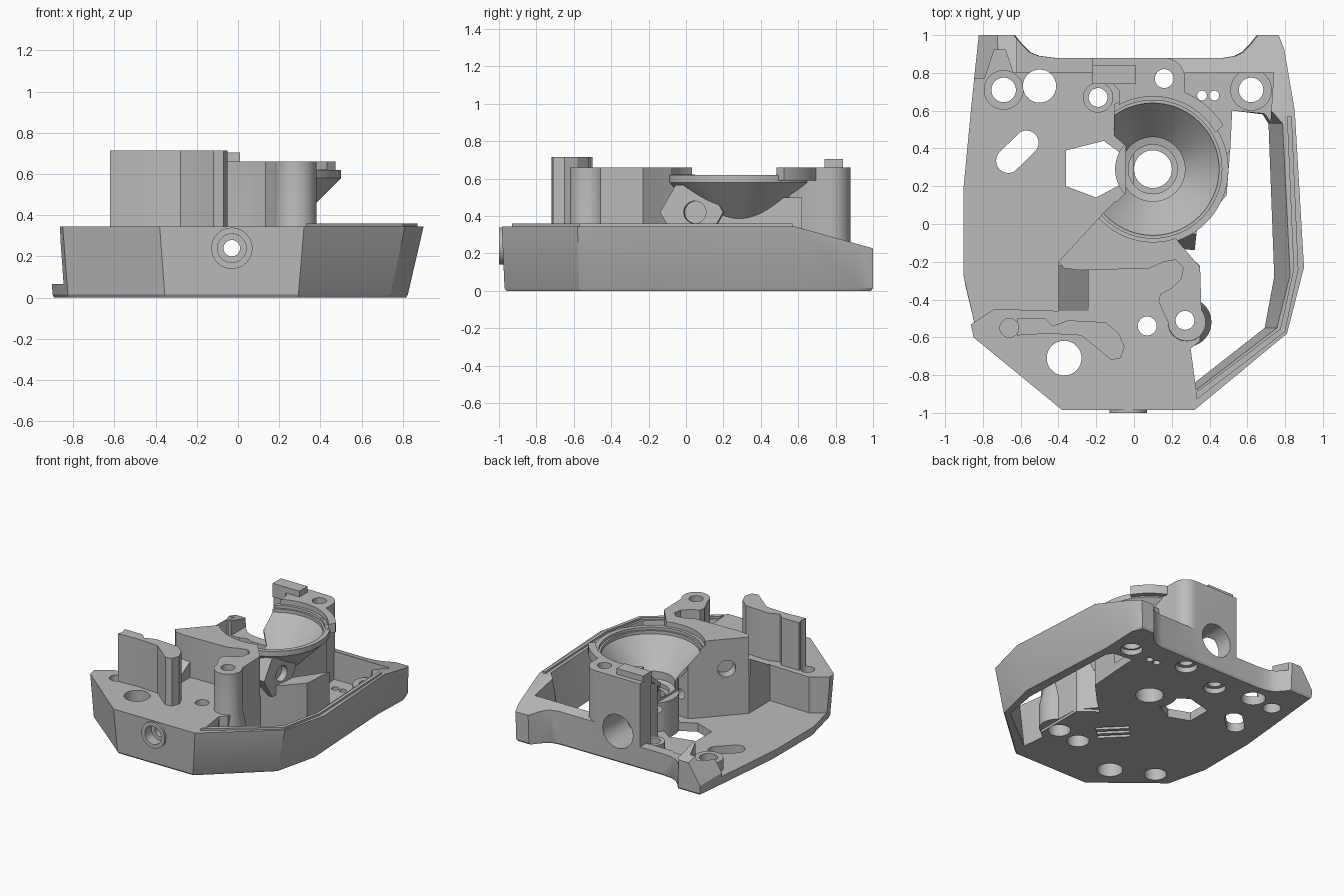
import bpy, bmesh, math
from math import sin, cos, pi, radians
from mathutils import Vector, Matrix

if "Cube" in bpy.data.objects:
    bpy.data.objects.remove(bpy.data.objects["Cube"], do_unlink=True)

GREY = (0.5, 0.5, 0.5, 1)
mat = bpy.data.materials.new("matte_grey")
mat.use_nodes = True
mat.diffuse_color = GREY
mat.node_tree.nodes["Principled BSDF"].inputs["Base Color"].default_value = GREY
parts = []


def finish(name, bm, cutter):
    bmesh.ops.recalc_face_normals(bm, faces=bm.faces)
    me = bpy.data.meshes.new(name)
    bm.to_mesh(me)
    bm.free()
    me.materials.append(mat)
    ob = bpy.data.objects.new(name, me)
    bpy.context.scene.collection.objects.link(ob)
    if cutter:
        ob.hide_render = True
    else:
        parts.append(ob)
    return ob


def stack_bm(rings):
    """Solid through rings of equal count, capped at both ends."""
    bm = bmesh.new()
    loops = [[bm.verts.new(p) for p in ring] for ring in rings]
    n = len(loops[0])
    for a, b in zip(loops, loops[1:]):
        for i in range(n):
            j = (i + 1) % n
            bm.faces.new((a[i], a[j], b[j], b[i]))
    bm.faces.new(loops[0])
    bm.faces.new(loops[-1])
    return bm


def prism(name, pts, z0, z1, top=None, cutter=False):
    rings = [[(x, y, z0) for x, y in pts], [(x, y, z1) for x, y in top or pts]]
    return finish(name, stack_bm(rings), cutter)


def circle(x, y, r, n=32, a0=0, a1=2 * pi):
    return [(x + r * cos(a0 + (a1 - a0) * i / n), y + r * sin(a0 + (a1 - a0) * i / n)) for i in range(n)]


def lathe(name, x, y, profile, n=72, cutter=False):
    rings = [[(px, py, z) for px, py in circle(x, y, r, n)] for r, z in profile]
    return finish(name, stack_bm(rings), cutter)


def rod(name, start, end, r, n=32, cutter=False):
    a, b = Vector(start), Vector(end)
    bm = bmesh.new()
    rot = (b - a).to_track_quat('Z', 'X').to_matrix().to_4x4()
    bmesh.ops.create_cone(bm, cap_ends=True, segments=n, radius1=r, radius2=r,
                          depth=(b - a).length,
                          matrix=Matrix.Translation((a + b) / 2) @ rot)
    return finish(name, bm, cutter)


def box_of(ob):
    return [(min(c), max(c)) for c in zip(*[v.co for v in ob.data.vertices])]


def cut(targets, cutter):
    """Subtract the cutter from every target it can reach, then discard it."""
    reach = box_of(cutter)
    for ob in targets:
        if any(a[1] < b[0] or b[1] < a[0] for a, b in zip(box_of(ob), reach)):
            continue
        mod = ob.modifiers.new("cut", 'BOOLEAN')
        mod.operation, mod.solver, mod.object = 'DIFFERENCE', 'EXACT', cutter
        dg = bpy.context.evaluated_depsgraph_get()
        me = bpy.data.meshes.new_from_object(ob.evaluated_get(dg))
        ob.modifiers.clear()
        ob.data = me
    bpy.data.objects.remove(cutter, do_unlink=True)


# Hull: flared outline, sloped at the rear, chamfered at the rear right corner
outline = [(-.83, 1), (-.64, 1), (-.6, .95), (-.56, .91), (-.51, .89), (-.43, .88), (.48, .88),
           (.54, .89), (.58, .91), (.62, .95), (.66, 1), (.77, 1), (.8, .92), (.85, .62),
           (.9, -.23), (.81, -.58), (.32, -.985), (-.38, -.985), (-.85, -.6), (-.91, -.28),
           (-.91, .2), (-.87, .62)]


def flare(x, y):
    if x < 0:
        return (x + (.025 if y < -.5 else .01), y * (.985 if y < 0 else 1))
    return (x * (.915 if y < .8 else .985), y * (.985 if y < 0 else 1))


low = [flare(x, y) for x, y in outline]
bm = stack_bm([[(x * .99, y * .99, 0) for x, y in low], [(x, y, .015) for x, y in low],
               [(x, y, .345) for x, y in outline]])
corner = Vector((-.72, 1, .23))
chamfer = (Vector((-.8, .65, .2)) - corner).cross(Vector((-.83, 1, .06)) - corner)
if chamfer.z < 0:
    chamfer.negate()
for co, no in ((Vector((0, .58, .345)), Vector((0, .115, .41))), (corner, chamfer)):
    bmesh.ops.bisect_plane(bm, geom=bm.verts[:] + bm.edges[:] + bm.faces[:],
                           plane_co=co, plane_no=no, clear_outer=True)
    bmesh.ops.holes_fill(bm, edges=[e for e in bm.edges if e.is_boundary], sides=0)
hull = finish("hull", bm, False)

# Low floor on the right side and rear, and the open bay on the left
cut([hull], prism("floor_cutter", [
    (-1.1, -.53), (-.86, -.53), (-.74, -.45), (-.4, -.46), (-.4, -.2), (-.17, .05), (0, .1),
    (.3, .1), (.55, .45), (.72, .5), (.74, .8), (-.64, .8), (-.68, .92), (-.74, .92),
    (-.79, .77), (-1.1, .77)], .067, .6, cutter=True))
bay_in = [(.35, -.62), (.35, -.22), (.22, -.12), (.33, -.02), (.49, .15), (.51, .4), (.52, .6)]
bay_low = [(.68, .58), (.71, .53), (.74, -.28), (.69, -.55), (.32, -.84), (.3, -.66)]
bay_top = [(.73, .6), (.79, .53), (.83, -.27), (.76, -.55), (.33, -.88), (.3, -.66)]
cut([hull], prism("bay_cutter", bay_in + bay_low, -.01, .36, bay_in + bay_top, cutter=True))
cut([hull], prism("rear_step_cutter", [(-.62, .79), (-.62, 1.1), (-.22, 1.1), (-.22, .79)],
                  .17, .5, cutter=True))

# Sensor window and angled slot in the floor
slot = (circle(-.665, .335, .065, 12, radians(135), radians(315))
        + circle(-.57, .43, .065, 12, radians(-45), radians(135)))
window = [(-.36, .39), (-.16, .44), (-.05, .36), (-.05, .22), (-.2, .14), (-.36, .2)]
for shape in (slot, window):
    cut([hull], prism("opening_cutter", shape, -.1, .5, cutter=True))

# Three shallow vents under the floor
for i in (-1, 0, 1):
    bar = [(-.12, -.016), (.12, -.016), (.12, .016), (-.12, .016)]
    pts = [(-.04 + (u + v + i * .06) * .7, -.28 + (v - u + i * .06) * .7) for u, v in bar]
    cut([hull], prism("vent_cutter", pts, -.1, .03, cutter=True))

# Raised lip along the left wall
lip_out = [(.33, -.93), (.80, -.57), (.87, -.24), (.835, .57)]
lip_in = [(.33, -.89), (.775, -.555), (.845, -.24), (.81, .57)]
prism("rim_lip", lip_out + lip_in[::-1], .3, .36)

# Central block, its ramp, the front post and the hexagonal screw boss
prism("center_block", [
    (.24, -.1), (.1, .1), (-.1, .12), (-.17, .05), (-.4, -.2), (-.37, -.235), (-.28, -.245),
    (.08, -.235), (.16, -.2), (.22, -.19), (.26, -.23), (.25, -.29), (.2, -.34), (.14, -.37),
    (.13, -.41), (.16, -.48), (.2, -.56), (.36, -.56), (.35, -.23)], .02, .66)
ramp = stack_bm([[(x, -.22, .1), (x, -.22, .48), (x, -.46, .345), (x, -.46, .1)]
                 for x in (-.4, -.24)])
finish("block_ramp", ramp, False)
lathe("front_post", .28, -.52, [(.13, .02), (.13, .2), (.1, .35), (.1, .66)], 40)
rod("screw_boss", (.16, .05, .42), (.34, .03, .42), .17, 6)

# Ball cup with its conical underside and the solid base beneath it
CX, CY = .1, .29
cup = lathe("ball_cup", CX, CY, [(.2, .005), (.2, .38), (.39, .57), (.4, .58), (.4, .62)])
prism("cup_base", [(.1, -.07), (.23, -.1), (.3, .02), (.31, .45), (.33, .62), (.1, .6)],
      .02, .5)

# Rear tower, its raised tab and the curved lip beside the cup
tower = prism("rear_tower", [
    (-.22, .88), (-.22, .75), (-.12, .75), (-.08, .71), (-.08, .62), (-.11, .5), (.1, .5),
    (.3, .55), (.27, .68)] + circle(.16, .77, .11, 10, 0, pi / 2) + [(.16, .88)], .02, .66)
prism("tower_tab", [(-.22, .74), (.01, .74), (.01, .84), (-.22, .84)], .6, .705)
a0, a1 = radians(30), radians(85)
prism("cup_side_lip", circle(CX, CY, .38, 24, a0, a1) + circle(CX, CY, .44, 24, a1, a0),
      .59, .66)

# Tall button wall at the front
prism("button_wall", [
    (-.62, -.5), (-.47, -.5), (-.43, -.54), (-.35, -.51), (-.15, -.52), (-.08, -.58),
    (-.05, -.65), (-.07, -.71), (-.12, -.72), (-.18, -.67), (-.28, -.59), (-.45, -.58),
    (-.62, -.59)], .3, .715)

# Screw bosses on the floor and the front collar
for name, x, y, r, h in (("rear_right_boss", -.69, .71, .105, .15),
                         ("sensor_boss", -.19, .67, .08, .13),
                         ("rear_left_boss", .62, .71, .11, .16)):
    lathe(name, x, y, [(r, .02), (r, h)], 40)
rod("front_collar", (-.03, -1, .24), (-.03, -.9, .24), .1, 40)

# Bowl cavity and its open side
cut(parts, lathe("bowl_cutter", CX, CY, [
    (.1, -.1), (.1, .27), (.13, .27), (.13, .3), (.17, .31), (.17, .37), (.35, .575),
    (.35, .6), (.365, .6), (.365, .621), (.385, .622), (.385, .9)], cutter=True))
cut([cup, tower], prism("bowl_gap_cutter", [
    (-.045, .415), (-.105, .465), (-.105, .63), (-.5, .63), (-.5, -.1), (-.31, -.1),
    (-.165, .045), (-.045, .165)], .29, .9, cutter=True))

# Vertical holes through everything, some widened from below
for x, y, r, low_r, depth in (
        (-.69, .71, .065, 0, 0), (-.5, .73, .088, 0, 0), (-.19, .67, .05, .08, .04),
        (.16, .77, .05, .08, .04), (.36, .68, .026, 0, 0), (.425, .68, .026, 0, 0),
        (.62, .71, .065, .08, .04), (.07, -.54, .05, .08, .2), (.27, -.51, .05, .08, .2),
        (-.66, -.55, .05, .08, .2), (-.37, -.71, .092, 0, 0)):
    cut(parts, prism("hole_cutter", circle(x, y, r), -.1, 1, cutter=True))
    if low_r:
        cut(parts, prism("recess_cutter", circle(x, y, low_r), -.1, depth, cutter=True))

# Horizontal bores: long front bolt, rear socket, block screw, boss screw
for start, end, r in (((-.03, -1.1, .24), (-.03, 1.1, .24), .04),
                      ((-.03, -1.1, .24), (-.03, -.92, .24), .07),
                      ((-.03, .6, .24), (-.03, 1.1, .24), .13),
                      ((-.37, -.01, .43), (-.23, -.14, .43), .065),
                      ((.29, .053, .42), (.45, .035, .42), .06)):
    cut(parts, rod("bore_cutter", start, end, r, cutter=True))

# Smooth curved surfaces, crisp edges
bpy.ops.object.select_all(action='DESELECT')
for ob in parts:
    ob.select_set(True)
bpy.context.view_layer.objects.active = hull
bpy.ops.object.shade_smooth_by_angle(angle=radians(25))
